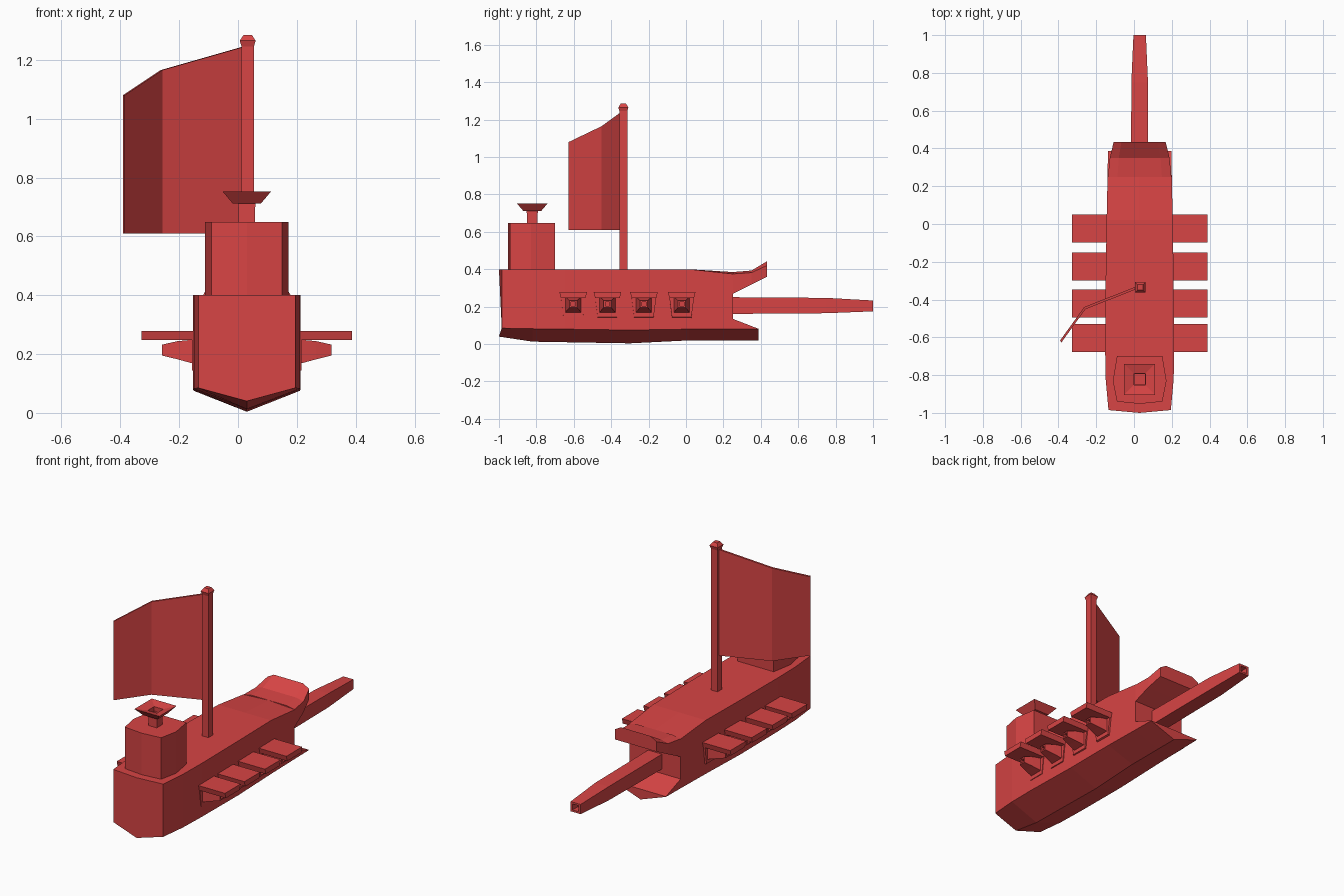
import bpy

if "Cube" in bpy.data.objects:
    bpy.data.objects.remove(bpy.data.objects["Cube"])

CX = 0.03  # centre line of the ship (the sail hangs out to one side)
red = bpy.data.materials.new("red")
red.diffuse_color = (0.68, 0.058, 0.058, 1)
red.use_nodes = True
red.node_tree.nodes["Principled BSDF"].inputs["Base Color"].default_value = red.diffuse_color


def make(name, verts, faces):
    import bmesh
    me = bpy.data.meshes.new(name)
    me.from_pydata(verts, [], faces)
    bm = bmesh.new()
    bm.from_mesh(me)
    bmesh.ops.recalc_face_normals(bm, faces=bm.faces)
    bm.to_mesh(me)
    bm.free()
    me.materials.append(red)
    ob = bpy.data.objects.new(name, me)
    bpy.context.collection.objects.link(ob)
    return ob


def loft(name, rings):
    """Skin closed rings of equal point count and cap both ends."""
    n = len(rings[0])
    verts = [p for r in rings for p in r]
    faces = [(i * n + j, i * n + (j + 1) % n, (i + 1) * n + (j + 1) % n, (i + 1) * n + j)
             for i in range(len(rings) - 1) for j in range(n)]
    faces += [tuple(range(n)), tuple(range(len(verts) - n, len(verts)))]
    return make(name, verts, faces)


def square_y(y, w, h, z):
    return [(CX + a * w, y, z + b * h) for a, b in ((-1, -1), (1, -1), (1, 1), (-1, 1))]


def square_z(z, r, x, y):
    return [(x + a * r, y + b * r, z) for a, b in ((-1, -1), (1, -1), (1, 1), (-1, 1))]


# hull: y, half width, keel z, chine z
hull = []
for y, w, zk, zc in ((-0.985, 0.165, 0.04, 0.085), (-0.82, 0.18, 0.013, 0.082),
                     (-0.65, 0.183, 0.01, 0.08), (-0.3, 0.18, 0.004, 0.075),
                     (0.02, 0.175, 0.02, 0.08), (0.25, 0.17, 0.02, 0.08)):
    yc = -1.0 if y < -0.9 else y
    zt = 0.4 if y < 0.2 else 0.375
    zm = 0.4 if y < 0.2 else 0.385
    hull.append([(CX, yc, zk), (CX + w, y, zc), (CX + w, y, zt),
                 (CX, yc, zm), (CX - w, y, zt), (CX - w, y, zc)])
loft("hull", hull)

# open bow: wedge below and raised lip above
loft("lower_bow", [[(CX, y, 0.02), (CX + w, y, 0.08), (CX + w, y, zt),
                    (CX - w, y, zt), (CX - w, y, 0.08)]
                   for y, w, zt in ((0.25, 0.17, 0.135), (0.387, 0.168, 0.082))])
loft("upper_bow", [[(CX + w, y, zb), (CX + w, y, zt), (CX + w * 0.7, y, zm),
                    (CX - w * 0.7, y, zm), (CX - w, y, zt), (CX - w, y, zb)]
                   for y, w, zb, zt, zm in ((0.25, 0.168, 0.268, 0.375, 0.385),
                                            (0.35, 0.158, 0.318, 0.382, 0.393),
                                            (0.433, 0.138, 0.36, 0.42, 0.443))])

# bow cannon with a bored muzzle
loft("bow_cannon", [square_y(y, w, h, z) for y, w, h, z in (
    (0.2, 0.046, 0.045, 0.206), (0.75, 0.044, 0.041, 0.206), (1.0, 0.033, 0.029, 0.204),
    (1.0, 0.02, 0.018, 0.204), (0.95, 0.02, 0.018, 0.204))])

# stern cabin
plan = [(0, -0.952), (0.12, -0.94), (0.142, -0.83), (0.12, -0.7),
        (-0.12, -0.7), (-0.142, -0.83), (-0.12, -0.94)]
loft("cabin", [[(CX + x, y, z) for x, y in plan] for z in (0.39, 0.648)])

# chimney with flared, hollow top
loft("chimney", [square_z(z, r, CX, -0.822) for z, r in (
    (0.64, 0.028), (0.712, 0.028), (0.712, 0.048), (0.752, 0.082),
    (0.738, 0.03), (0.7, 0.03))])

# mast and its cap
loft("mast", [square_z(z, 0.021, CX + 0.003, -0.335) for z in (0.39, 1.25)])
loft("mast_cap", [square_z(z, r, CX + 0.003, -0.335) for z, r in (
    (1.245, 0.021), (1.265, 0.027), (1.285, 0.014))])

# bent sail
sail = []
for x, y, zt in ((0.02, -0.335, 1.245), (-0.26, -0.445, 1.165), (-0.388, -0.622, 1.08)):
    sail.append([(x - 0.003, y + 0.006, 0.61), (x + 0.003, y - 0.006, 0.61),
                 (x + 0.003, y - 0.006, zt), (x - 0.003, y + 0.006, zt)])
loft("sail", sail)

# broadside: port frame, lid and cannon, mirrored on both sides
for side, label in ((1, "right"), (-1, "left")):
    for i, y in enumerate((-0.023, -0.225, -0.42, -0.603)):
        def pt(d, dy, z):
            return (CX + side * d, y + dy, z)

        tag = f"{label}_{i + 1}"
        loft("port_lid_" + tag, [[pt(d, -0.074, 0.279), pt(d, 0.074, 0.279),
                                  pt(d, 0.066, 0.247), pt(d, -0.066, 0.247)]
                                 for d in (0.16, 0.358)])
        loft("port_frame_" + tag, [[pt(d, -0.066, 0.25), pt(d, 0.066, 0.25),
                                    pt(d, 0.052, zb), pt(d, -0.052, zb)]
                                   for d, zb in ((0.165, 0.137), (0.186, 0.145))])
        loft("side_cannon_" + tag, [[pt(d, -r, z0), pt(d, r, z0), pt(d, r, z1), pt(d, -r, z1)]
                                    for d, r, z0, z1 in (
            (0.165, 0.046, 0.163, 0.25), (0.235, 0.032, 0.182, 0.244),
            (0.288, 0.02, 0.195, 0.232), (0.288, 0.011, 0.203, 0.224),
            (0.265, 0.011, 0.203, 0.224))])
